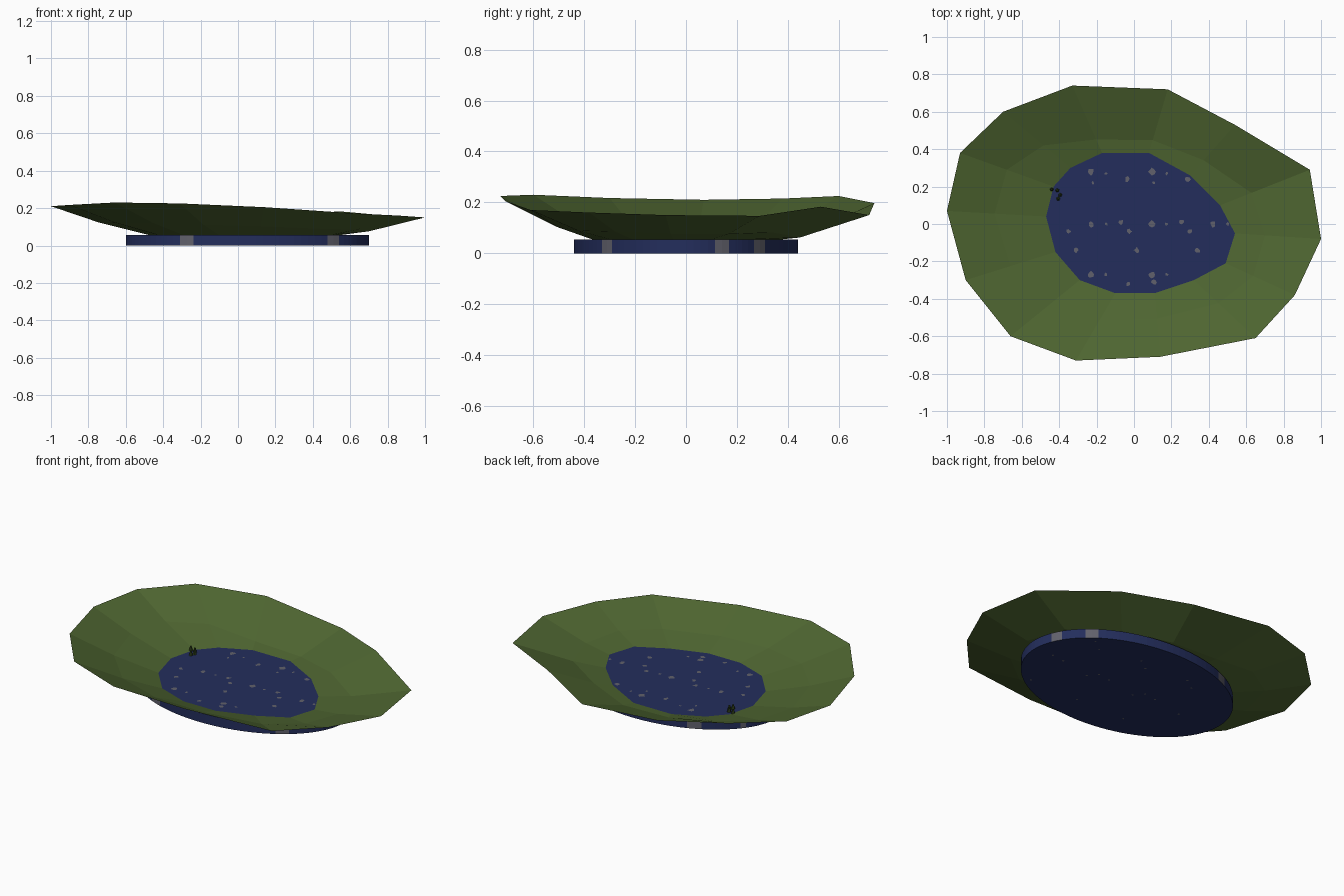
import bpy, bmesh, math, random
from mathutils import Vector

if "Cube" in bpy.data.objects:
    bpy.data.objects.remove(bpy.data.objects["Cube"])

random.seed(4)


def material(name, rgb):
    m = bpy.data.materials.new(name)
    m.diffuse_color = (*rgb, 1)
    m.use_nodes = True
    m.node_tree.nodes["Principled BSDF"].inputs["Base Color"].default_value = m.diffuse_color
    return m


GREEN = material("grass green", (0.078, 0.133, 0.031))
BLUE = material("deep water blue", (0.017, 0.027, 0.108))
GREY = material("pale speckle grey", (0.12, 0.12, 0.15))
DARK = material("dark weed green", (0.03, 0.055, 0.012))


def finish(bm, name, *mats):
    mesh = bpy.data.meshes.new(name)
    bm.to_mesh(mesh)
    bm.free()
    for m in mats:
        mesh.materials.append(m)
    ob = bpy.data.objects.new(name, mesh)
    bpy.context.collection.objects.link(ob)
    return ob


# Grassy bank: outer rim and waterline outlines with a bent ring between them
rim = [(.18, .72, .15), (.54, .53, .183), (.94, .29, .147), (1, -.08, .15), (.86, -.38, .16),
       (.65, -.61, .17), (.14, -.71, .205), (-.31, -.73, .225), (-.66, -.60, .23),
       (-.90, -.30, .217), (-1, .07, .21), (-.93, .38, .215), (-.70, .60, .225), (-.33, .74, .197)]
shore = [(.08, .38), (.30, .26), (.46, .10), (.54, -.05), (.49, -.21), (.32, -.30), (.11, -.37),
         (-.10, -.37), (-.29, -.30), (-.42, -.15), (-.47, .04), (-.43, .20), (-.34, .30), (-.17, .38)]
blend = [.2, .3, .35, .35, .4, .4, .4, .4, .45, .5, .52, .5, .4, .2]

bm = bmesh.new()
rings = [[], [], [], []]
for (x, y, z), (sx, sy), f in zip(rim, shore, blend):
    outer, water = Vector((x, y, z)), Vector((sx, sy, .055))
    mid = water.lerp(outer, f) - Vector((0, 0, .012))
    sunk = Vector((sx * .95, sy * .95, .035))
    for ring, p in zip(rings, (outer, mid, water, sunk)):
        ring.append(bm.verts.new(p))
n = len(rim)
for a, b in zip(rings, rings[1:]):
    for i in range(n):
        j = (i + 1) % n
        bm.faces.new((a[i], b[i], b[j], a[j]))
for face in bm.faces:
    face.normal_update()
    if face.normal.z < 0:
        face.normal_flip()
finish(bm, "grassy_bank", GREEN)

# Water slab: oval disc with a few pale streaks on its side
CX, A, B, TOP, SEG = .05, .65, .44, .055, 96
streaks = (19, 38, 43, 124, 152, 315, 240)
bm = bmesh.new()
loops = [[bm.verts.new((CX + A * math.cos(2 * math.pi * i / SEG),
                        B * math.sin(2 * math.pi * i / SEG), z)) for i in range(SEG)]
         for z in (0, TOP)]
bm.faces.new(loops[0][::-1])
bm.faces.new(loops[1])
for i in range(SEG):
    j = (i + 1) % SEG
    f = bm.faces.new((loops[0][i], loops[0][j], loops[1][j], loops[1][i]))
    if any(abs((i + .5) * 360 / SEG - s) < 2.2 for s in streaks):
        f.material_index = 1
finish(bm, "water", BLUE, GREY)


# Pale speckles: ragged flat flecks repeating across the water
def fleck(bm, x, y, z, r, up=True):
    pts = []
    for k in range(8):
        a = k * math.pi / 4
        d = r * random.uniform(.6, 1.15)
        pts.append(bm.verts.new((x + d * math.cos(a), y + d * math.sin(a), z)))
    bm.faces.new(pts if up else pts[::-1])


motif = [(-.23, 0, .018), (-.15, 0, .009), (-.35, -.04, .014), (-.31, -.14, .016),
         (-.23, .28, .020), (-.23, -.27, .020), (-.36, .24, .016), (-.15, .27, .009),
         (-.15, -.27, .009), (-.22, .22, .009), (-.07, .01, .014), (-.03, -.32, .015),
         (-.22, -.31, .016)]
bm = bmesh.new()
for step in range(3):
    for x, y, r in motif:
        px = x + step * .325
        if ((px - .035) / .49) ** 2 + (y / .36) ** 2 < .97:
            fleck(bm, px, y, TOP + .002, r)
        if ((px - CX) / A) ** 2 + (y / B) ** 2 < .9 and r < .015:
            fleck(bm, px, y, -.0005, .007, False)
finish(bm, "water_speckles", GREY)

# Small weed tuft at the water's edge
bm = bmesh.new()
for dx, dy in ((-.03, .02), (0, .015), (.015, -.01), (.005, -.03)):
    c = bmesh.ops.create_cone(bm, cap_ends=True, segments=5, radius1=.012, radius2=.004, depth=.03)
    bmesh.ops.translate(bm, verts=c["verts"], vec=(-.41 + dx, .165 + dy, TOP + .012))
finish(bm, "weed_tuft", DARK)
